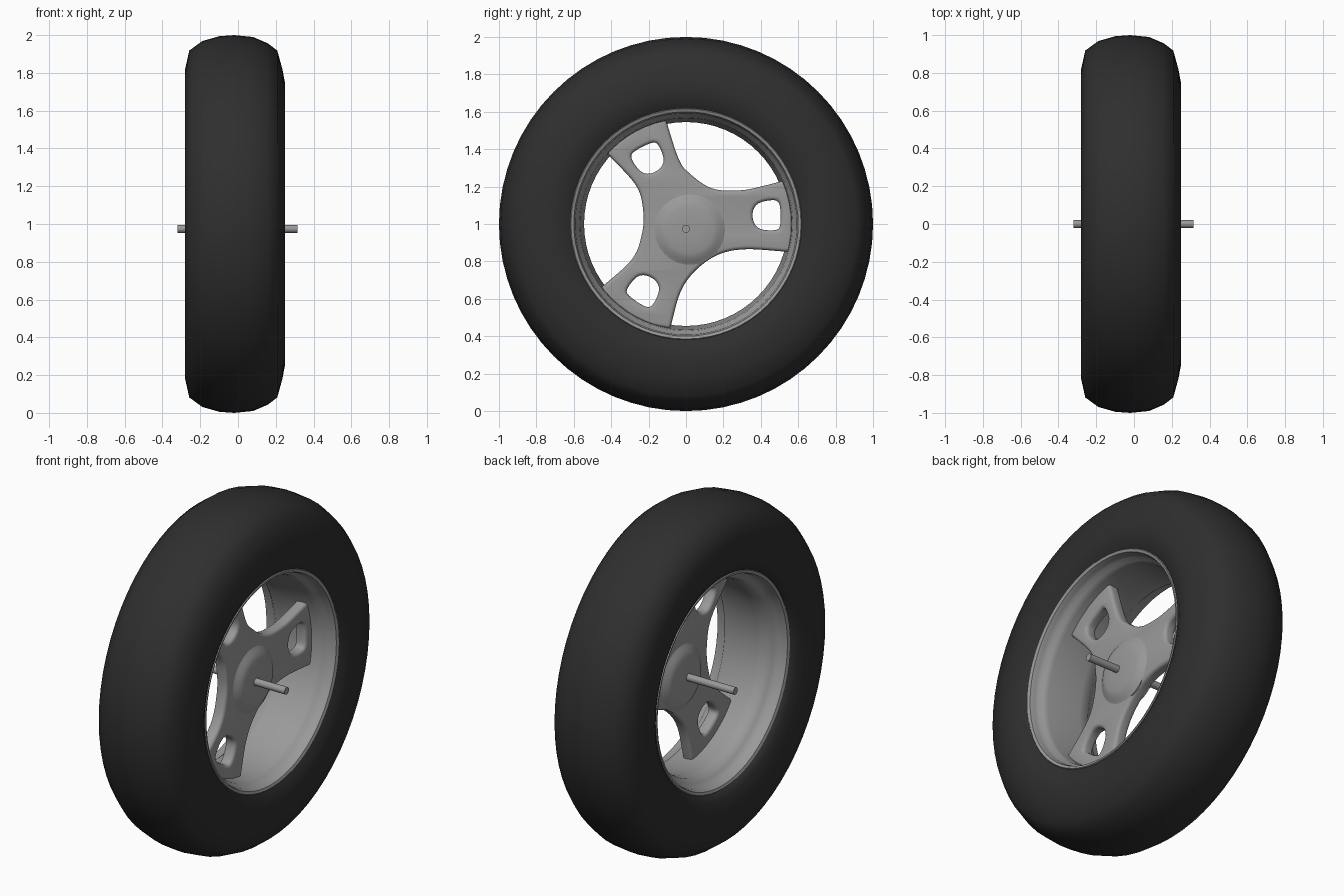
import bpy, bmesh, math
from mathutils import Matrix, Vector

if "Cube" in bpy.data.objects:
    bpy.data.objects.remove(bpy.data.objects["Cube"])


def material(name, v):
    m = bpy.data.materials.new(name)
    m.diffuse_color = (v, v, v, 1)
    m.use_nodes = True
    m.node_tree.nodes["Principled BSDF"].inputs["Base Color"].default_value = m.diffuse_color
    return m


rubber = material("black_rubber", 0.028)
metal = material("grey_metal", 0.32)


def finish(ob, mat, angle):
    ob.data.materials.clear()
    ob.data.materials.append(mat)
    bpy.ops.object.select_all(action='DESELECT')
    ob.select_set(True)
    bpy.context.view_layer.objects.active = ob
    bpy.ops.object.shade_smooth_by_angle(angle=math.radians(angle))


def lathe(name, profile, mat, y=0.0, z=1.0, n=64, closed=True, angle=40):
    """Revolve (x, radius) points around the wheel axis."""
    bm = bmesh.new()
    rings = []
    for i in range(n):
        a = 2 * math.pi * i / n
        rings.append([bm.verts.new((x, y + r * math.cos(a), z + r * math.sin(a)))
                      for x, r in profile])
    m = len(profile)
    for i in range(n):
        p, q = rings[i], rings[(i + 1) % n]
        for j in range(m if closed else m - 1):
            k = (j + 1) % m
            bm.faces.new((p[j], p[k], q[k], q[j]))
    bmesh.ops.remove_doubles(bm, verts=bm.verts, dist=1e-5)
    bmesh.ops.recalc_face_normals(bm, faces=bm.faces)
    me = bpy.data.meshes.new(name)
    bm.to_mesh(me)
    bm.free()
    ob = bpy.data.objects.new(name, me)
    bpy.context.collection.objects.link(ob)
    finish(ob, mat, angle)
    return ob


# Tyre
lathe("tyre", [(-.235, .615), (-.262, .66), (-.28, .74), (-.28, .82), (-.258, .918),
               (-.19, .968), (-.10, .994), (-.02, 1.0), (.08, .99), (.157, .957),
               (.208, .918), (.235, .82), (.25, .74), (.24, .66), (.215, .615)],
      rubber, angle=60)

# Rim with stepped lips on both sides
lathe("rim", [(.21, .625), (.222, .615), (.216, .60), (.19, .592), (.165, .59),
              (.15, .572), (.12, .566), (.05, .56), (-.08, .545), (-.14, .548),
              (-.165, .57), (-.185, .59), (-.21, .592), (-.236, .60), (-.242, .615),
              (-.23, .625)], metal, angle=50)


def smooth_path(pts, steps=6, loop=False):
    """Catmull-Rom interpolation through the points."""
    p = [Vector(q) for q in pts]
    n = len(p)
    if loop:
        get = lambda i: p[i % n]
    else:
        get = lambda i: p[i] if 0 <= i < n else (2 * p[0] - p[1] if i < 0 else 2 * p[-1] - p[-2])
    out = []
    for i in range(n if loop else n - 1):
        a, b, c, d = get(i - 1), get(i), get(i + 1), get(i + 2)
        for s in range(steps):
            t = s / steps
            out.append(.5 * (2 * b + (c - a) * t + (2 * a - 5 * b + 4 * c - d) * t * t
                             + (3 * b - a - 3 * c + d) * t ** 3))
    if not loop:
        out.append(p[-1])
    return out


# Three-spoke plate: concave edges between spokes, (y, z - 1)
edges = [
    [(.55, .24), (.42, .205), (.29, .18), (.14, .19), (.02, .27), (-.04, .35), (-.11, .565)],
    [(-.43, .385), (-.27, .21), (-.23, .08), (-.235, -.05), (-.29, -.19), (-.46, -.345)],
    [(-.085, -.56), (-.03, -.365), (.05, -.25), (.17, -.165), (.32, -.135), (.56, -.15)],
]
outline = []
for i, e in enumerate(edges):
    outline += smooth_path(e)
    # arc end of the spoke, inside the rim wall
    u, v = Vector(e[-1]), Vector(edges[(i + 1) % 3][0])
    for t in (.25, .5, .75):
        outline.append(u.lerp(v, t).normalized() * .575)

# Rounded window in each spoke: centre and spoke direction
windows = []
for cy, cz, deg in ((.435, .045, 4), (-.2, .35, 119.5), (-.225, -.355, 238.5)):
    a = math.radians(deg)
    shape = [(.066, -.05), (.07, .05), (.04, .08), (-.04, .07),
             (-.075, .03), (-.075, -.03), (-.04, -.07), (.04, -.08)]
    windows.append(smooth_path([(cy + u * math.cos(a) - v * math.sin(a),
                                 cz + u * math.sin(a) + v * math.cos(a))
                                for u, v in shape], 3, True))

cu = bpy.data.curves.new("spokes", 'CURVE')
cu.dimensions = '2D'
cu.fill_mode = 'BOTH'
cu.extrude = .015
cu.bevel_depth = .02
cu.bevel_resolution = 3
cu.offset = -.02
for pts in [outline] + windows:
    sp = cu.splines.new('POLY')
    sp.points.add(len(pts) - 1)
    for q, co in zip(sp.points, pts):
        q.co = (co.x, co.y, 0, 1)
    sp.use_cyclic_u = True
spokes = bpy.data.objects.new("spokes", cu)
bpy.context.collection.objects.link(spokes)
bpy.ops.object.select_all(action='DESELECT')
spokes.select_set(True)
bpy.context.view_layer.objects.active = spokes
bpy.ops.object.convert(target='MESH')
spokes = bpy.context.view_layer.objects.active
spokes.data.transform(Matrix(((0, 0, 1, .05), (1, 0, 0, 0), (0, 1, 0, 1), (0, 0, 0, 1))))
bm = bmesh.new()
bm.from_mesh(spokes.data)
bmesh.ops.remove_doubles(bm, verts=bm.verts, dist=1e-4)
bmesh.ops.recalc_face_normals(bm, faces=bm.faces)
bm.to_mesh(spokes.data)
bm.free()
finish(spokes, metal, 35)

# Hub dome on both faces of the plate
half = [(0, .19), (.034, .19), (.044, .17), (.056, .152), (.063, .125), (.067, .07), (.068, 0)]
hub = [(.05 - x, r) for x, r in reversed(half)] + [(.05 + x, r) for x, r in half[1:]]
lathe("hub", hub, metal, y=.02, z=.97, n=48, closed=False)

# Axle
lathe("axle", [(-.32, 0), (-.32, .021), (.315, .021), (.315, 0)], metal,
      y=0, z=.974, n=16, closed=False)
